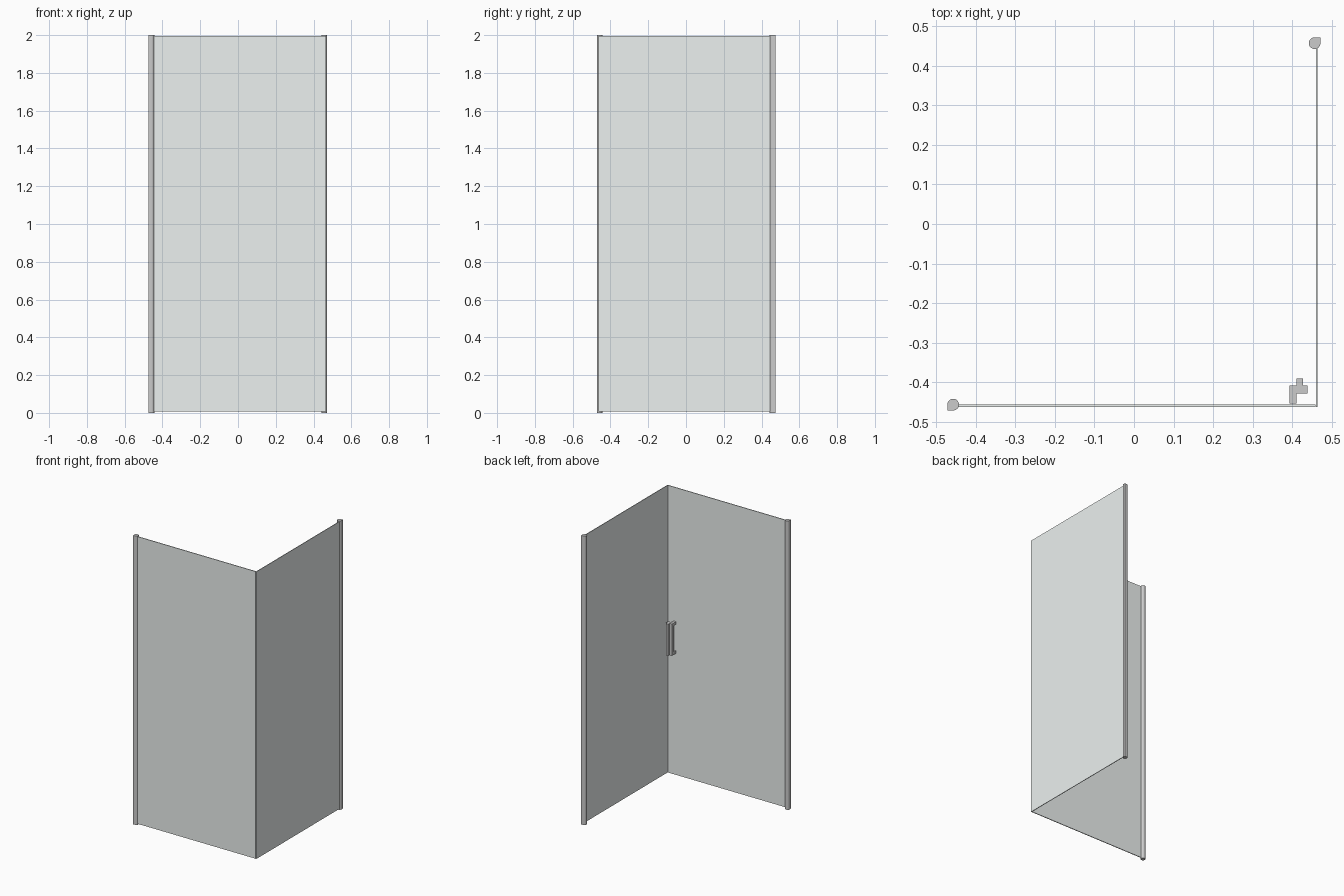
import bpy, bmesh, math

if "Cube" in bpy.data.objects:
    bpy.data.objects.remove(bpy.data.objects["Cube"])

glass_mat = bpy.data.materials.new("pale_glass")
glass_mat.diffuse_color = (0.84, 0.88, 0.87, 1)
glass_mat.use_nodes = True
glass_mat.node_tree.nodes["Principled BSDF"].inputs["Base Color"].default_value = glass_mat.diffuse_color


def finish(bm, name, mat=None):
    bmesh.ops.recalc_face_normals(bm, faces=bm.faces)
    mesh = bpy.data.meshes.new(name)
    bm.to_mesh(mesh)
    bm.free()
    ob = bpy.data.objects.new(name, mesh)
    bpy.context.collection.objects.link(ob)
    if mat:
        mesh.materials.append(mat)
    return ob


def boxes(name, parts, mat=None):
    """One object from boxes given as x0, x1, y0, y1, z0, z1."""
    bm = bmesh.new()
    for x0, x1, y0, y1, z0, z1 in parts:
        cube = bmesh.ops.create_cube(bm, size=1)["verts"]
        for v in cube:
            v.co = (x1 if v.co.x > 0 else x0,
                    y1 if v.co.y > 0 else y0,
                    z1 if v.co.z > 0 else z0)
    return finish(bm, name, mat)


def hinge_post(name, sign):
    """Teardrop post: three-quarter round with one square outer corner."""
    r, cx, cy = 0.0148, 0.4572, 0.4578
    pts = [(cx + r, cy + r)]
    for i in range(25):
        a = math.radians(90 + 270 * i / 24)
        pts.append((cx + r * math.cos(a), cy + r * math.sin(a)))
    if sign < 0:
        pts = [(-y, -x) for x, y in pts]
    bm = bmesh.new()
    face = bm.faces.new([bm.verts.new((x, y, 0)) for x, y in pts])
    up = bmesh.ops.extrude_face_region(bm, geom=[face])["geom"]
    bmesh.ops.translate(bm, vec=(0, 0, 2),
                        verts=[v for v in up if isinstance(v, bmesh.types.BMVert)])
    ob = finish(bm, name)
    bpy.ops.object.select_all(action='DESELECT')
    ob.select_set(True)
    bpy.context.view_layer.objects.active = ob
    bpy.ops.object.shade_smooth_by_angle(angle=math.radians(30))


# Wall posts at the free ends
hinge_post("side_post", 1)
hinge_post("front_post", -1)

# Glass doors meeting at the corner
Z0, Z1 = 0.007, 1.995
boxes("front_glass", [(-0.45, 0.4600, -0.463, -0.4575, Z0, Z1)], glass_mat)
boxes("side_glass", [(0.4605, 0.4650, -0.463, 0.45, Z0, Z1)], glass_mat)

# Pull handles: upright grip with a short arm at each end
H0, H1, T = 0.85, 1.07, 0.018
ends = [(H0, H0 + T), (H1 - T, H1)]
boxes("front_handle",
      [(0.394, 0.412, -0.429, -0.409, H0, H1)] +
      [(0.394, 0.412, -0.4545, -0.429, a, b) for a, b in ends])
boxes("side_handle",
      [(0.412, 0.428, -0.409, -0.391, H0, H1)] +
      [(0.412, 0.439, -0.429, -0.409, a, b) for a, b in ends])
